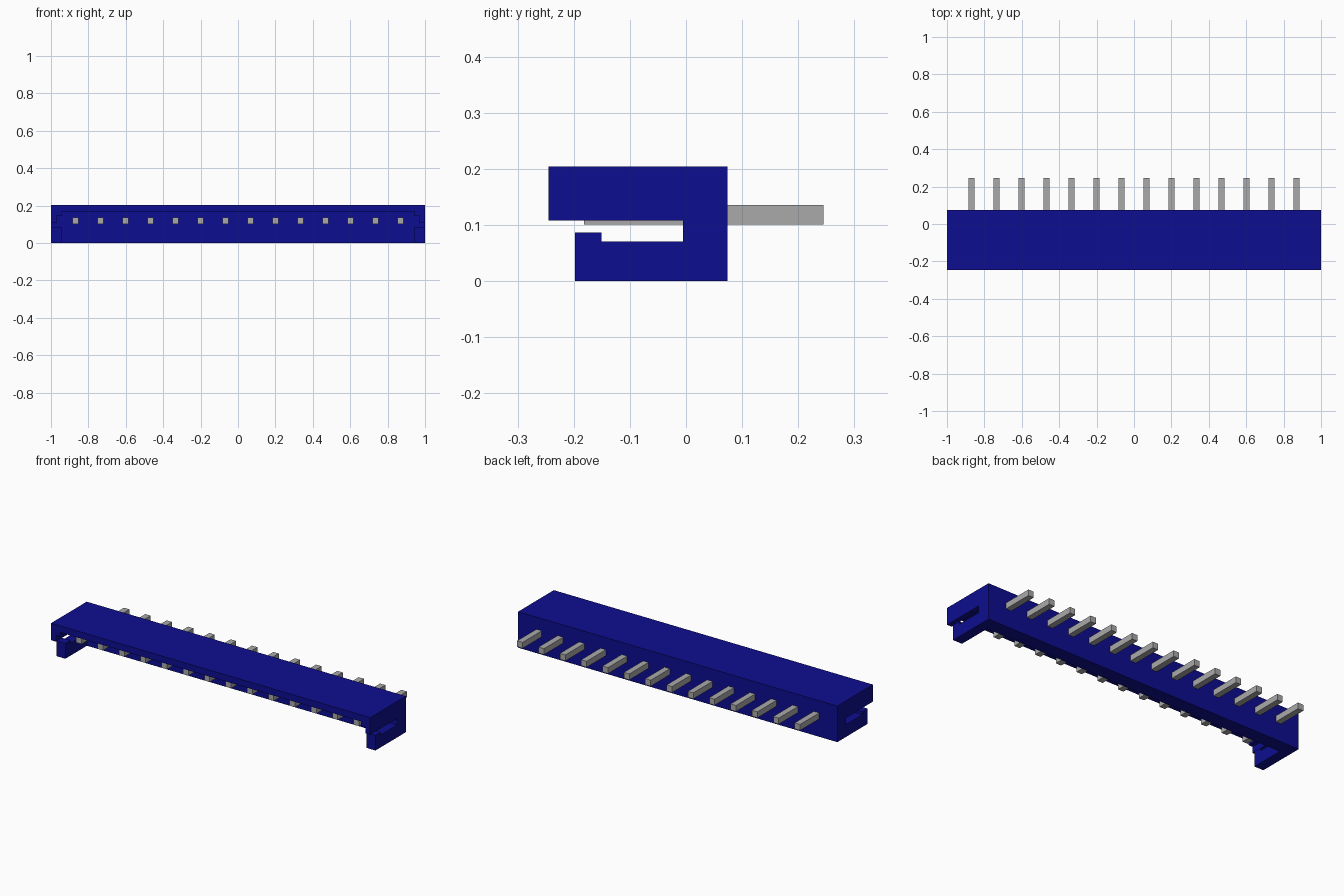
import bpy
import bmesh
from mathutils import Vector

if "Cube" in bpy.data.objects:
    bpy.data.objects.remove(bpy.data.objects["Cube"], do_unlink=True)


def material(name, rgb):
    mat = bpy.data.materials.new(name)
    mat.use_nodes = True
    mat.diffuse_color = (*rgb, 1)
    mat.node_tree.nodes["Principled BSDF"].inputs["Base Color"].default_value = (*rgb, 1)
    return mat


blue = material("navy blue plastic", (0.004, 0.004, 0.28))
grey = material("grey metal", (0.40, 0.40, 0.40))


def extrude_x(name, profile, x0, x1, mat):
    """Extrude a closed (y, z) outline along x."""
    bm = bmesh.new()
    face = bm.faces.new([bm.verts.new((x0, y, z)) for y, z in profile])
    new = bmesh.ops.extrude_face_region(bm, geom=[face])["geom"]
    bmesh.ops.translate(bm, vec=Vector((x1 - x0, 0, 0)),
                        verts=[v for v in new if isinstance(v, bmesh.types.BMVert)])
    bmesh.ops.recalc_face_normals(bm, faces=bm.faces)
    mesh = bpy.data.meshes.new(name)
    bm.to_mesh(mesh)
    bm.free()
    mesh.materials.append(mat)
    obj = bpy.data.objects.new(name, mesh)
    bpy.context.collection.objects.link(obj)
    return obj


def rect(y0, y1, z0, z1):
    return [(y0, z0), (y1, z0), (y1, z1), (y0, z1)]


FRONT, BACK, TOP = -0.245, 0.074, 0.204
WALL_FRONT, ROOF_Z, UPPER_Z = -0.005, 0.167, 0.108
ARM_X, LIP_X = 0.943, 0.97

# Housing: L-shaped roof and back wall between the ends
extrude_x("housing_roof_and_back",
          [(FRONT, ROOF_Z), (WALL_FRONT, ROOF_Z), (WALL_FRONT, 0),
           (BACK, 0), (BACK, TOP), (FRONT, TOP)], -ARM_X, ARM_X, blue)

# Ends: slotted outer cheek, with a thicker inner shoulder and hooked arm
for side, s in (("left", 1), ("right", -1)):
    extrude_x(side + "_end_cheek",
              [(-0.198, 0), (BACK, 0), (BACK, TOP), (FRONT, TOP),
               (FRONT, UPPER_Z), (WALL_FRONT, UPPER_Z), (WALL_FRONT, 0.07),
               (-0.151, 0.07), (-0.151, 0.086), (-0.198, 0.086)],
              s * LIP_X, s, blue)
    extrude_x(side + "_end_shoulder",
              [(-0.198, 0), (BACK, 0), (BACK, TOP), (FRONT, TOP),
               (FRONT, 0.143), (WALL_FRONT, 0.143), (WALL_FRONT, 0.07),
               (-0.151, 0.07), (-0.151, 0.086), (-0.198, 0.086)],
              s * ARM_X, s * LIP_X, blue)

# Row of straight contact pins passing through the back wall
PINS, PITCH = 14, 0.1337
for i in range(PINS):
    x = (i - (PINS - 1) / 2) * PITCH
    extrude_x(f"contact_pin_{i + 1}", rect(-0.182, 0.245, 0.101, 0.135),
              x - 0.017, x + 0.017, grey)
